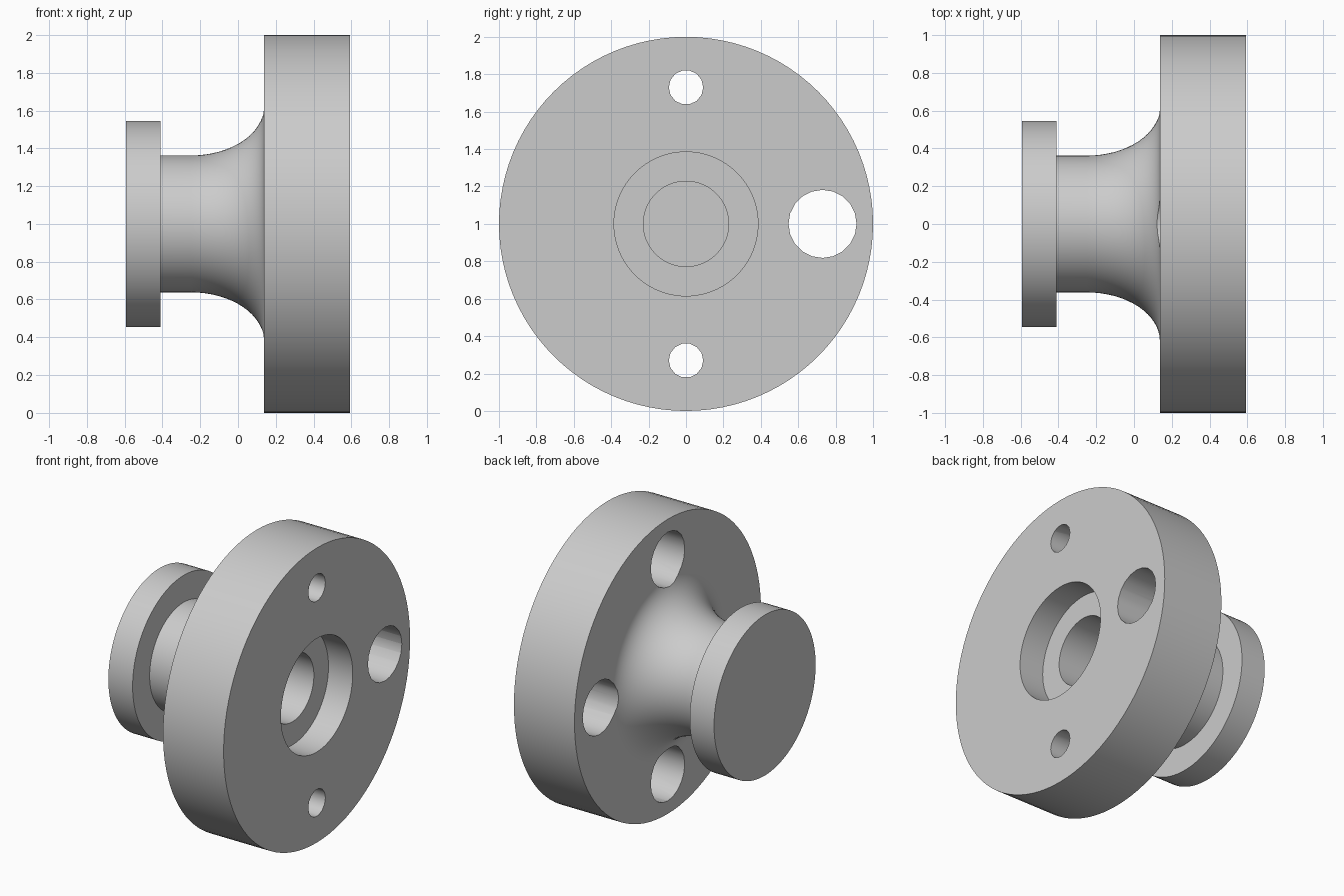
import bpy
import bmesh
from math import pi, sin, cos, radians
from mathutils import Matrix, Vector

cube = bpy.data.objects.get("Cube")
if cube:
    bpy.data.objects.remove(cube, do_unlink=True)

AXIS_Z = 1.0
BACK, FACE = 0.137, 0.592      # main flange, along x
BOLT_R = 0.73                  # bolt circle radius

steel = bpy.data.materials.new("grey_steel")
steel.use_nodes = True
steel.diffuse_color = (0.6, 0.6, 0.6, 1)
steel.node_tree.nodes["Principled BSDF"].inputs["Base Color"].default_value = (0.6, 0.6, 0.6, 1)


def make_object(name, bm):
    bmesh.ops.recalc_face_normals(bm, faces=bm.faces)
    mesh = bpy.data.meshes.new(name)
    bm.to_mesh(mesh)
    bm.free()
    mesh.materials.append(steel)
    obj = bpy.data.objects.new(name, mesh)
    bpy.context.collection.objects.link(obj)
    return obj


def revolve(name, profile, steps=96):
    """Turn an (x, radius) profile about the horizontal axis."""
    bm = bmesh.new()
    verts = [bm.verts.new((x, 0, AXIS_Z + r)) for x, r in profile]
    edges = [bm.edges.new(pair) for pair in zip(verts, verts[1:])]
    bmesh.ops.spin(bm, geom=verts + edges, cent=(0, 0, AXIS_Z), axis=(1, 0, 0),
                   angle=2 * pi, steps=steps, use_duplicate=False)
    bmesh.ops.remove_doubles(bm, verts=bm.verts, dist=1e-4)
    return make_object(name, bm)


def cut_hole(body, y, z, radius, x0, x1, sides):
    """Drill a round hole parallel to the x axis."""
    bm = bmesh.new()
    place = Matrix.Translation(Vector(((x0 + x1) / 2, y, z))) @ Matrix.Rotation(pi / 2, 4, 'Y')
    bmesh.ops.create_cone(bm, cap_ends=True, segments=sides, radius1=radius,
                          radius2=radius, depth=x1 - x0, matrix=place)
    cutter = make_object("hole_cutter", bm)
    cutter.hide_render = True
    mod = body.modifiers.new("hole", 'BOOLEAN')
    mod.operation = 'DIFFERENCE'
    mod.solver = 'EXACT'
    mod.object = cutter
    bpy.context.view_layer.objects.active = body
    bpy.ops.object.modifier_apply(modifier=mod.name)
    bpy.data.objects.remove(cutter, do_unlink=True)


# End disc, flared neck, main flange, then the stepped blind bore
flare = [(-0.25 + 0.387 * sin(a), 0.62 - 0.258 * cos(a))
         for a in (pi / 2 * i / 16 for i in range(17))]
profile = ([(-0.592, 0), (-0.592, 0.545), (-0.41, 0.545), (-0.41, 0.362)]
           + flare
           + [(BACK, 1), (FACE, 1), (FACE, 0.385), (0.41, 0.385),
              (0.41, 0.228), (-0.41, 0.228), (-0.41, 0)])
body = revolve("flanged_hub", profile)

# Counterbored bolt holes above and below the axis
for side in (1, -1):
    z = AXIS_Z + side * BOLT_R
    cut_hole(body, 0, z, 0.182, -0.1, BACK + 0.22, 20)
    cut_hole(body, 0, z, 0.092, 0.2, FACE + 0.1, 14)

# Large plain hole on one side
cut_hole(body, BOLT_R, AXIS_Z, 0.182, -0.1, FACE + 0.1, 20)

# Smooth round walls, crisp rims
bpy.ops.object.select_all(action='DESELECT')
body.select_set(True)
bpy.context.view_layer.objects.active = body
bpy.ops.object.shade_smooth_by_angle(angle=radians(35))
weighted = body.modifiers.new("weighted_normals", 'WEIGHTED_NORMAL')
weighted.keep_sharp = True
